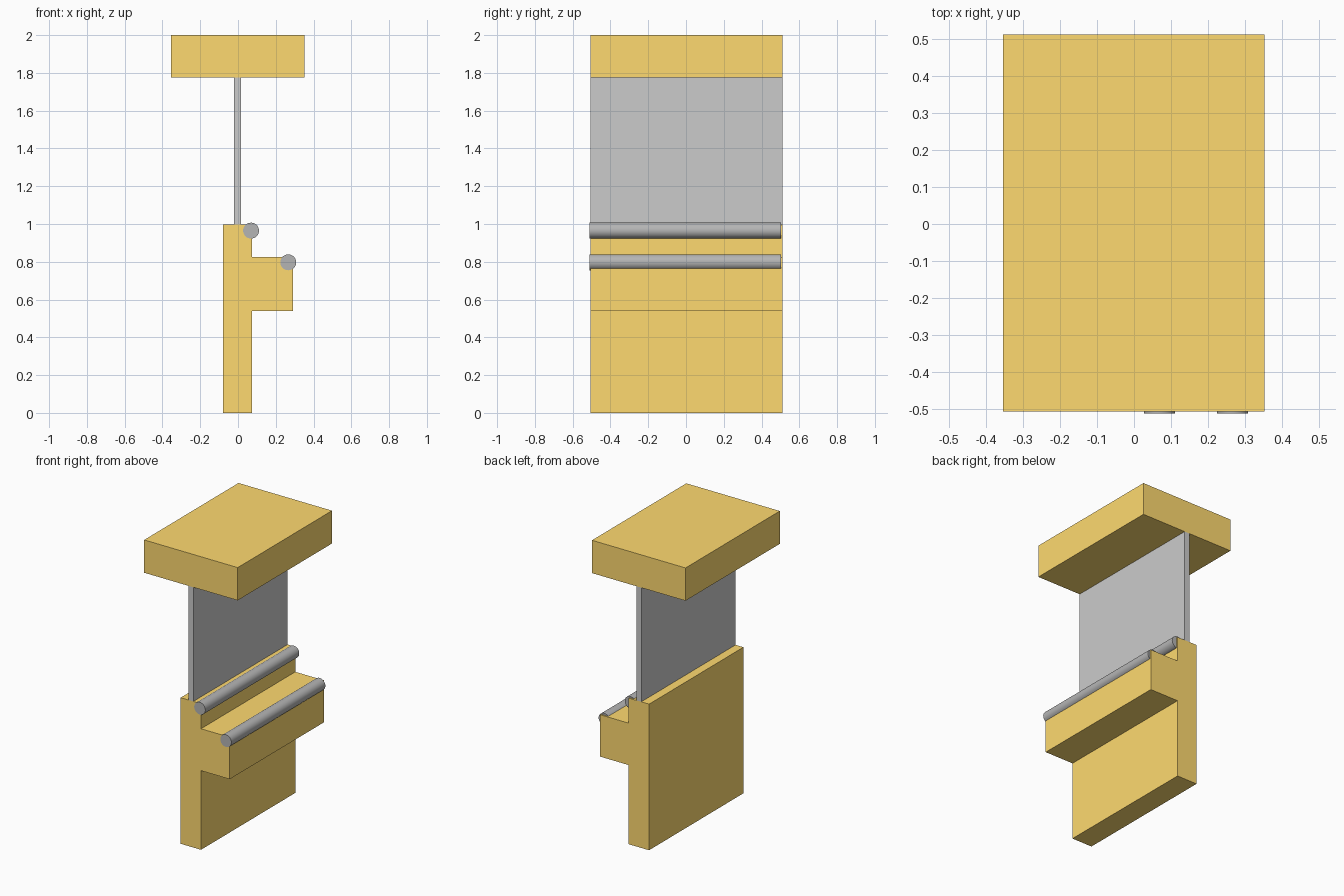
import bpy
import math

if "Cube" in bpy.data.objects:
    bpy.data.objects.remove(bpy.data.objects["Cube"])

Y0, Y1 = -0.506, 0.511   # front and back of the cut-away section


def material(name, color):
    m = bpy.data.materials.new(name)
    m.diffuse_color = color
    m.use_nodes = True
    m.node_tree.nodes["Principled BSDF"].inputs["Base Color"].default_value = m.diffuse_color
    return m


orange = material("orange", (1.0, 0.7, 0.16, 1))
dark_grey = material("dark_grey", (0.46, 0.46, 0.46, 1))


def extrude_profile(name, profile, mat=None):
    """Extrude a counter-clockwise x-z outline along y."""
    n = len(profile)
    verts = [(x, y, z) for y in (Y0, Y1) for x, z in profile]
    faces = [tuple(range(n)), tuple(reversed(range(n, 2 * n)))]
    faces += [(i, i + n, (i + 1) % n + n, (i + 1) % n) for i in range(n)]
    mesh = bpy.data.meshes.new(name)
    mesh.from_pydata(verts, [], faces)
    obj = bpy.data.objects.new(name, mesh)
    bpy.context.collection.objects.link(obj)
    if mat:
        mesh.materials.append(mat)
    return obj


def rect(x0, x1, z0, z1):
    return [(x0, z0), (x1, z0), (x1, z1), (x0, z1)]


def rail(name, x, z, radius=0.042, y0=-0.511, y1=0.502):
    bpy.ops.mesh.primitive_cylinder_add(
        vertices=32, radius=radius, depth=y1 - y0,
        location=(x, (y0 + y1) / 2, z), rotation=(math.pi / 2, 0, 0))
    obj = bpy.context.object
    obj.name = name
    obj.data.materials.append(dark_grey)
    bpy.ops.object.shade_smooth_by_angle(angle=math.radians(40))


# lower wall with projecting ledge
extrude_profile("wall_with_ledge", [
    (-0.079, 0), (0.075, 0), (0.075, 0.54), (0.292, 0.54),
    (0.292, 0.826), (0.075, 0.826), (0.075, 0.997), (-0.079, 0.997)], orange)

# thin pane between wall and top beam
extrude_profile("pane", rect(-0.02, 0.017, 0.997, 1.776))

# top beam
extrude_profile("top_beam", rect(-0.354, 0.352, 1.776, 2.0), orange)

# round rails on the wall and ledge corners
rail("upper_rail", 0.069, 0.965)
rail("lower_rail", 0.266, 0.797)
